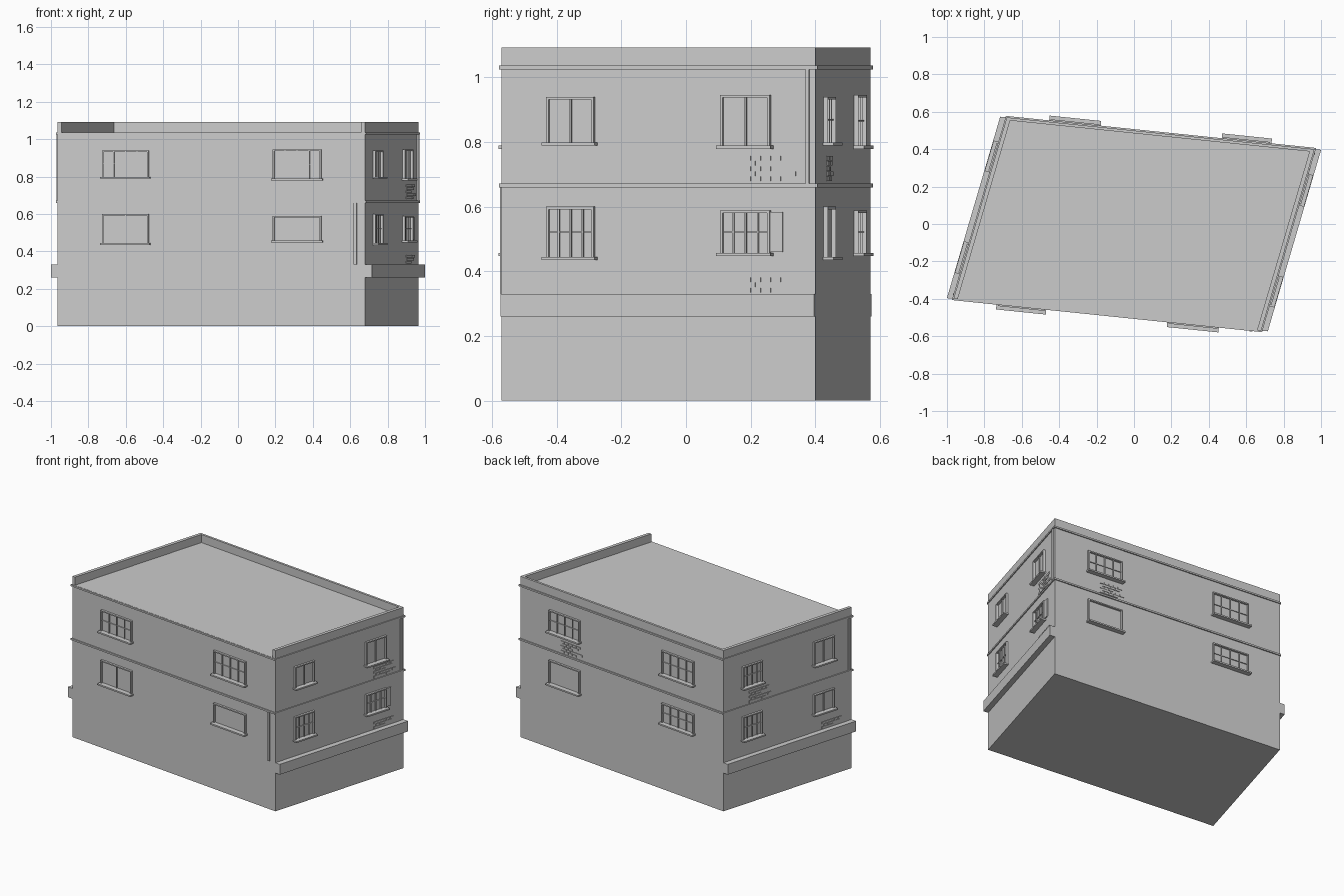
import bpy, bmesh
from mathutils import Vector

cube = bpy.data.objects.get("Cube")
if cube:
    bpy.data.objects.remove(cube)

grey = bpy.data.materials.new("plain grey")
grey.use_nodes = True
colour = (0.6, 0.6, 0.6, 1)
grey.diffuse_color = colour
grey.node_tree.nodes["Principled BSDF"].inputs["Base Color"].default_value = colour

# Half edges of the skewed floor plan
A = Vector((0.8225, -0.085, 0))
B = Vector((0.1425, 0.485, 0))


def prism(bm, corners, z0, z1):
    low = [bm.verts.new((c.x, c.y, z0)) for c in corners]
    high = [bm.verts.new((c.x, c.y, z1)) for c in corners]
    bm.faces.new(low[::-1])
    bm.faces.new(high)
    for i in range(4):
        j = (i + 1) % 4
        bm.faces.new((low[i], low[j], high[j], high[i]))


def finish(bm, name):
    bmesh.ops.recalc_face_normals(bm, faces=bm.faces)
    mesh = bpy.data.meshes.new(name)
    bm.to_mesh(mesh)
    bm.free()
    mesh.materials.append(grey)
    obj = bpy.data.objects.new(name, mesh)
    bpy.context.collection.objects.link(obj)


def slab(name, a0, a1, b0, b1, z0, z1):
    bm = bmesh.new()
    prism(bm, [A * a0 + B * b0, A * a1 + B * b0, A * a1 + B * b1, A * a0 + B * b1], z0, z1)
    finish(bm, name)


class Wall:
    """One wall face: s runs along it as a fraction, d goes outwards."""

    def __init__(self, name, start, end):
        self.name, self.start, self.run = name, start, end - start
        t = self.run.normalized()
        self.out = Vector((t.y, -t.x, 0))

    def box(self, bm, s0, s1, z0, z1, d, inner=-0.004):
        def at(s, depth):
            return self.start + self.run * s + self.out * depth
        prism(bm, [at(s0, d), at(s1, d), at(s1, inner), at(s0, inner)], z0, z1)

    def part(self, name, *size):
        bm = bmesh.new()
        self.box(bm, *size)
        finish(bm, f"{self.name}_{name}")

    def window(self, name, s0, s1, z0, z1, style):
        bm = bmesh.new()
        rim = 0.008
        side = rim / self.run.length
        # Surround
        self.box(bm, s0, s0 + side, z0, z1, 0.014)
        self.box(bm, s1 - side, s1, z0, z1, 0.014)
        self.box(bm, s0 + side, s1 - side, z1 - rim, z1, 0.014)
        # Sill
        self.box(bm, s0 - side, s1 + side, z0 - rim, z0 + 0.002, 0.033)
        # Glazing bars
        columns, rows = {"grid": (4, 2), "double": (2, 1), "plain": (1, 1)}[style]
        for i in range(1, columns):
            s = s0 + (s1 - s0) * i / columns
            self.box(bm, s - side / 3, s + side / 3, z0, z1 - rim, 0.007)
        for i in range(1, rows):
            z = z0 + (z1 - z0) * i / rows
            self.box(bm, s0 + side, s1 - side, z - 0.002, z + 0.002, 0.006)
        finish(bm, f"{self.name}_{name}")

    def bricks(self, name, s, z, rows):
        bm = bmesh.new()
        width = 0.03 / self.run.length
        for row in range(rows):
            shift = width * (0.5 if row % 2 else 0)
            for i in range(5 - row % 3):
                left = s + shift + i * width * 1.08
                top = z - row * 0.016
                self.box(bm, left, left + width, top - 0.014, top, 0.004)
        finish(bm, f"{self.name}_{name}")


# Main body, side ledges, string courses and parapets
slab("building_body", -1, 1, -1, 1, 0, 1.037)
for name, a0, a1 in (("left_ledge", 0.99, 1.043), ("right_ledge", -1.043, -0.99)):
    slab(name, a0, a1, -1, 1, 0.26, 0.33)
for name, z in (("lower_course", 0.66), ("upper_course", 1.025)):
    slab(name, -1.008, 1.008, -1.015, 1.015, z, z + 0.011)
slab("left_parapet", 0.973, 1, -1, 1, 1.03, 1.092)
slab("right_parapet", -1, -0.973, -1, 1, 1.03, 1.092)
slab("back_parapet", -0.973, 0.973, 0.97, 1, 1.03, 1.092)

# Walls in order around the plan
front = Wall("front", -A - B, A - B)
left = Wall("left", A - B, A + B)
back = Wall("back", A + B, B - A)
right = Wall("right", B - A, -A - B)

# Windows: same layout on each wall, different glazing
layout = [
    ("upper_window_one", 0.145, 0.297, 0.797, 0.94),
    ("upper_window_two", 0.70, 0.858, 0.787, 0.945),
    ("lower_window_one", 0.145, 0.297, 0.443, 0.60),
    ("lower_window_two", 0.70, 0.858, 0.455, 0.588),
]
glazing = {
    front: ("grid", "grid", "double", "plain"),
    left: ("double", "double", "grid", "grid"),
    back: ("grid", "grid", "plain", "grid"),
    right: ("grid", "double", "grid", "double"),
}
for wall, styles in glazing.items():
    for spec, style in zip(layout, styles):
        wall.window(*spec, style)

# Exposed bricks
left.bricks("upper_bricks", 0.765, 0.757, 5)
left.bricks("lower_bricks", 0.765, 0.381, 3)
back.bricks("upper_bricks", 0.20, 0.757, 5)
right.bricks("upper_bricks", 0.20, 0.757, 5)
right.bricks("lower_bricks", 0.765, 0.381, 3)

# Downpipes and one open shutter
front.part("downpipe", 0.963, 0.973, 0.33, 0.66, 0.01)
left.part("downpipe", 0.972, 0.982, 0.67, 1.026, 0.01)
right.part("downpipe", 0.972, 0.982, 0.67, 1.026, 0.01)
left.part("shutter", 0.858, 0.897, 0.46, 0.583, 0.007)
